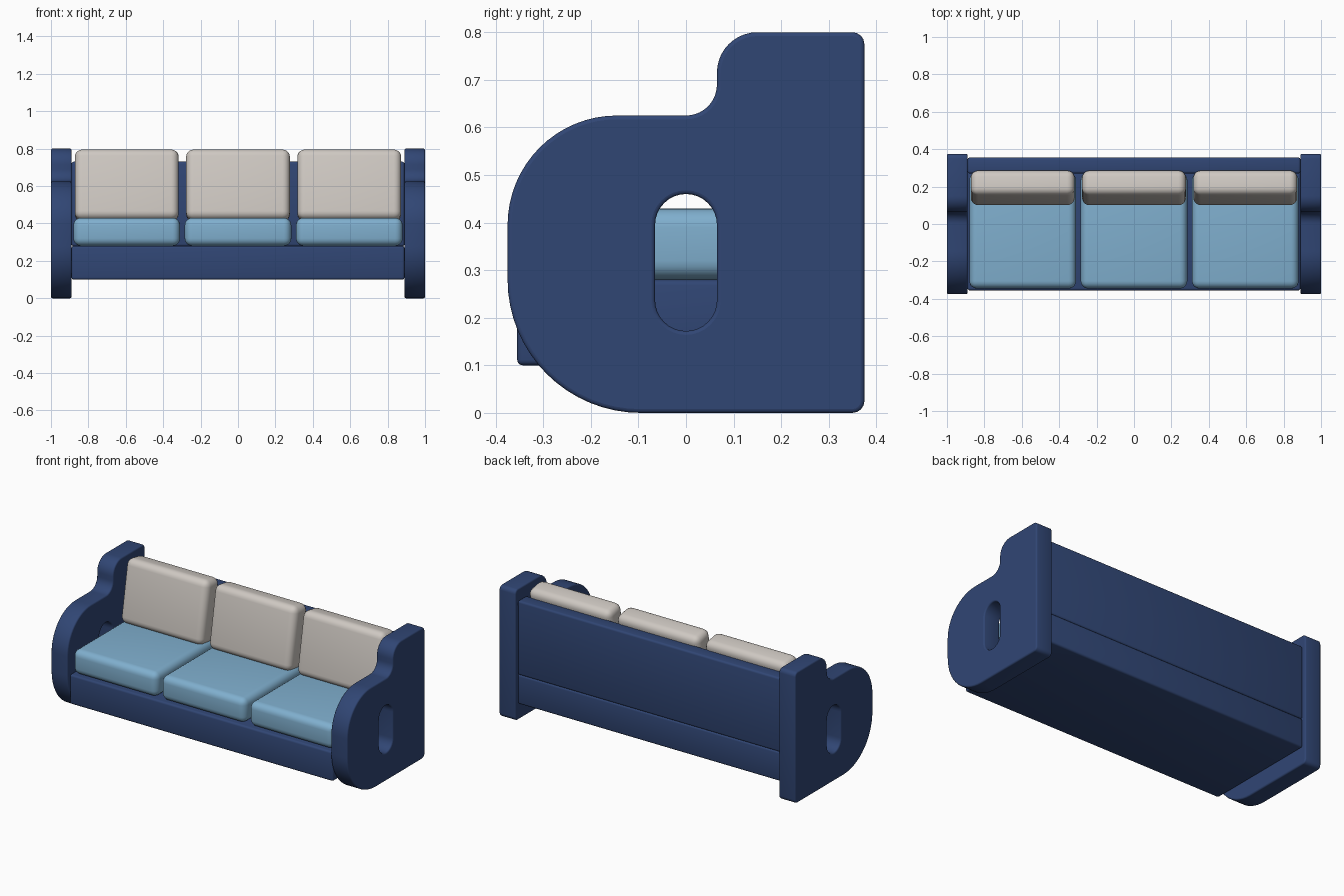
import bpy
from math import cos, sin, radians
from mathutils import Matrix

if "Cube" in bpy.data.objects:
    bpy.data.objects.remove(bpy.data.objects["Cube"])


def material(name, rgb):
    m = bpy.data.materials.new(name)
    m.use_nodes = True
    m.diffuse_color = (*rgb, 1)
    m.node_tree.nodes["Principled BSDF"].inputs["Base Color"].default_value = (*rgb, 1)
    return m


NAVY = material("navy frame", (0.03, 0.061, 0.175))
BLUE = material("light blue fabric", (0.215, 0.43, 0.62))
GREY = material("warm grey fabric", (0.62, 0.58, 0.54))


def select_only(ob):
    bpy.ops.object.select_all(action='DESELECT')
    ob.select_set(True)
    bpy.context.view_layer.objects.active = ob


def rounded_box(name, center, size, radius, mat, segments=3, tilt=0):
    bpy.ops.mesh.primitive_cube_add(size=1, location=center)
    ob = bpy.context.object
    ob.name = name
    ob.scale = size
    bpy.ops.object.transform_apply(location=False, rotation=False, scale=True)
    ob.rotation_euler.x = radians(tilt)
    bevel = ob.modifiers.new("rounding", 'BEVEL')
    bevel.width = radius
    bevel.segments = segments
    ob.data.materials.append(mat)
    select_only(ob)
    bpy.ops.object.modifier_apply(modifier=bevel.name)
    bpy.ops.object.shade_smooth_by_angle(angle=radians(40))
    return ob


def arc(cy, cz, r, start, end, steps):
    angles = [radians(start + (end - start) * i / steps) for i in range(steps + 1)]
    return [(cy + r * cos(a), cz + r * sin(a)) for a in angles]


# End panel outline, counter-clockwise from the lower back corner
outline = (arc(0.35, 0.775, 0.025, 0, 90, 4)
           + arc(0.15, 0.715, 0.085, 90, 180, 10)
           + arc(0, 0.69, 0.065, 0, -90, 10)
           + arc(-0.145, 0.395, 0.23, 90, 180, 16)
           + arc(-0.095, 0.28, 0.28, 180, 270, 16)
           + arc(0.35, 0.025, 0.025, 270, 360, 4))
# Rounded slot through the panel
slot = arc(0, 0.395, 0.065, 0, 180, 16) + arc(0, 0.237, 0.065, 180, 360, 16)


def end_panel(name, x):
    curve = bpy.data.curves.new(name, 'CURVE')
    curve.dimensions = '2D'
    curve.fill_mode = 'BOTH'
    for points in (outline, slot):
        spline = curve.splines.new('POLY')
        spline.points.add(len(points) - 1)
        for p, (y, z) in zip(spline.points, points):
            p.co = (y, z, 0, 1)
        spline.use_cyclic_u = True
    curve.bevel_depth = 0.008
    curve.bevel_resolution = 2
    curve.offset = -0.008
    curve.extrude = 0.047
    curve.materials.append(NAVY)
    ob = bpy.data.objects.new(name, curve)
    bpy.context.collection.objects.link(ob)
    # Stand the outline up in the y-z plane
    ob.matrix_world = Matrix(((0, 0, 1, x), (1, 0, 0, 0), (0, 1, 0, 0), (0, 0, 0, 1)))
    select_only(ob)
    bpy.ops.object.convert(target='MESH')
    bpy.ops.object.shade_smooth_by_angle(angle=radians(40))


for side, sign in (("left", 1), ("right", -1)):
    end_panel(side + "_end_panel", sign * 0.945)

# Frame between the end panels
rounded_box("seat_base", (0, 0, 0.19), (1.78, 0.71, 0.18), 0.012, NAVY)
rounded_box("backrest_panel", (0, 0.313, 0.504), (1.78, 0.085, 0.452), 0.012, NAVY)

# Three seat and three back cushions
for label, x in (("right", -0.595), ("middle", 0), ("left", 0.595)):
    rounded_box(label + "_seat_cushion", (x, -0.035, 0.355), (0.57, 0.62, 0.15),
                0.04, BLUE, 5)
    rounded_box(label + "_back_cushion", (x, 0.193, 0.603), (0.555, 0.135, 0.38),
                0.04, GREY, 5, tilt=-10)
